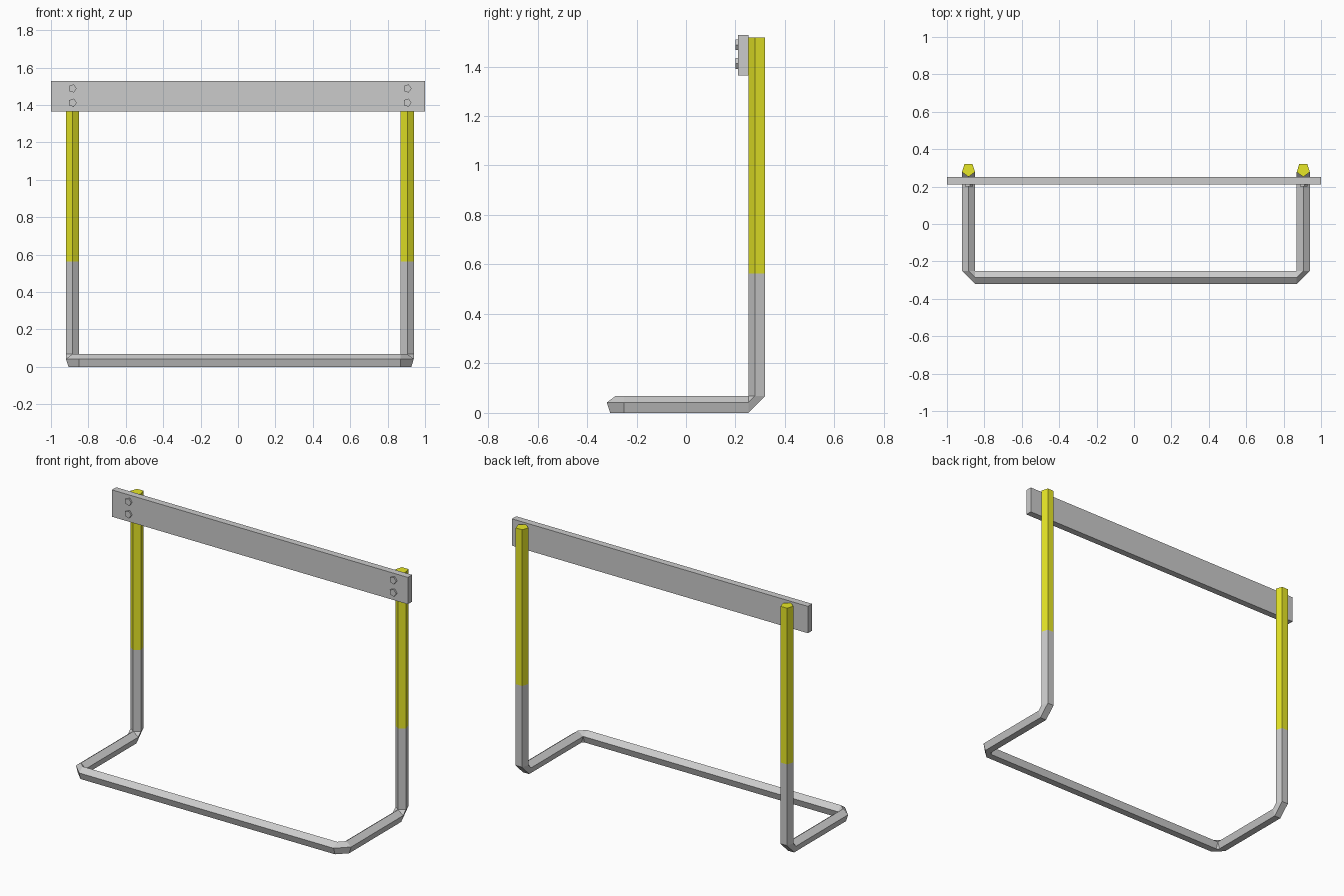
import bpy, bmesh
from math import sin, cos, pi
from mathutils import Vector

if "Cube" in bpy.data.objects:
    bpy.data.objects.remove(bpy.data.objects["Cube"])

MID_X = 0.01          # symmetry plane of the frame
POST_X = -0.885       # left tube centre
R, APEX = 0.0368, 0.068
# Pentagon tube profile: (outward offset, height above the flat side)
PROFILE = [(R * sin(2 * pi * i / 5), (R * cos(2 * pi * i / 5) + 0.809 * R) * APEX / (1.809 * R))
           for i in range(5)]


def post_ring(z):
    return [Vector((POST_X - a, 0.32 - h, z)) for a, h in PROFILE]


def side_ring(y):
    return [Vector((POST_X - a, y, h)) for a, h in PROFILE]


def front_ring(x):
    return [Vector((x, -0.285 - a, h)) for a, h in PROFILE]


def mirror(ring):
    return [Vector((2 * MID_X - p.x, p.y, p.z)) for p in ring]


def finish(bm, name, color=None):
    bmesh.ops.recalc_face_normals(bm, faces=bm.faces)
    mesh = bpy.data.meshes.new(name)
    bm.to_mesh(mesh)
    bm.free()
    obj = bpy.data.objects.new(name, mesh)
    bpy.context.collection.objects.link(obj)
    if color:
        mesh.materials.append(color)
    return obj


def loft(name, rings, color=None):
    bm = bmesh.new()
    loops = [[bm.verts.new(p) for p in ring] for ring in rings]
    for r0, r1 in zip(loops, loops[1:]):
        n = len(r0)
        for i in range(n):
            j = (i + 1) % n
            bm.faces.new((r0[i], r0[j], r1[j], r1[i]))
    bm.faces.new(loops[0])
    bm.faces.new(loops[-1])
    # the inner points of each bend collapse together
    bmesh.ops.remove_doubles(bm, verts=bm.verts, dist=0.002)
    return finish(bm, name, color)


yellow = bpy.data.materials.new("yellow")
yellow.diffuse_color = (0.8, 0.8, 0.02, 1)
yellow.use_nodes = True
yellow.node_tree.nodes["Principled BSDF"].inputs["Base Color"].default_value = yellow.diffuse_color

# Bent grey base frame, one continuous tube
half = [post_ring(0.564), post_ring(APEX), side_ring(0.32 - APEX),
        side_ring(-0.25), front_ring(-0.85)]
loft("base_frame", half + [mirror(r) for r in reversed(half)])

# Yellow uprights
upright = [post_ring(0.564), post_ring(1.518)]
loft("left_upright", upright, yellow)
loft("right_upright", [mirror(r) for r in upright], yellow)

# Crossbar plank
bm = bmesh.new()
bmesh.ops.create_cube(bm, size=1)
for v in bm.verts:
    v.co = Vector((v.co.x * 2, 0.2315 + v.co.y * 0.041, 1.446 + v.co.z * 0.164))
finish(bm, "crossbar")

# Bolt heads on the front of the plank
for side, x in (("left", POST_X), ("right", 2 * MID_X - POST_X)):
    for level, z in (("lower", 1.412), ("upper", 1.488)):
        ring = lambda y: [Vector((x + 0.023 * cos(2 * pi * i / 5), y,
                                  z + 0.023 * sin(2 * pi * i / 5))) for i in range(5)]
        loft(f"{side}_{level}_bolt", [ring(0.201), ring(0.215)])
